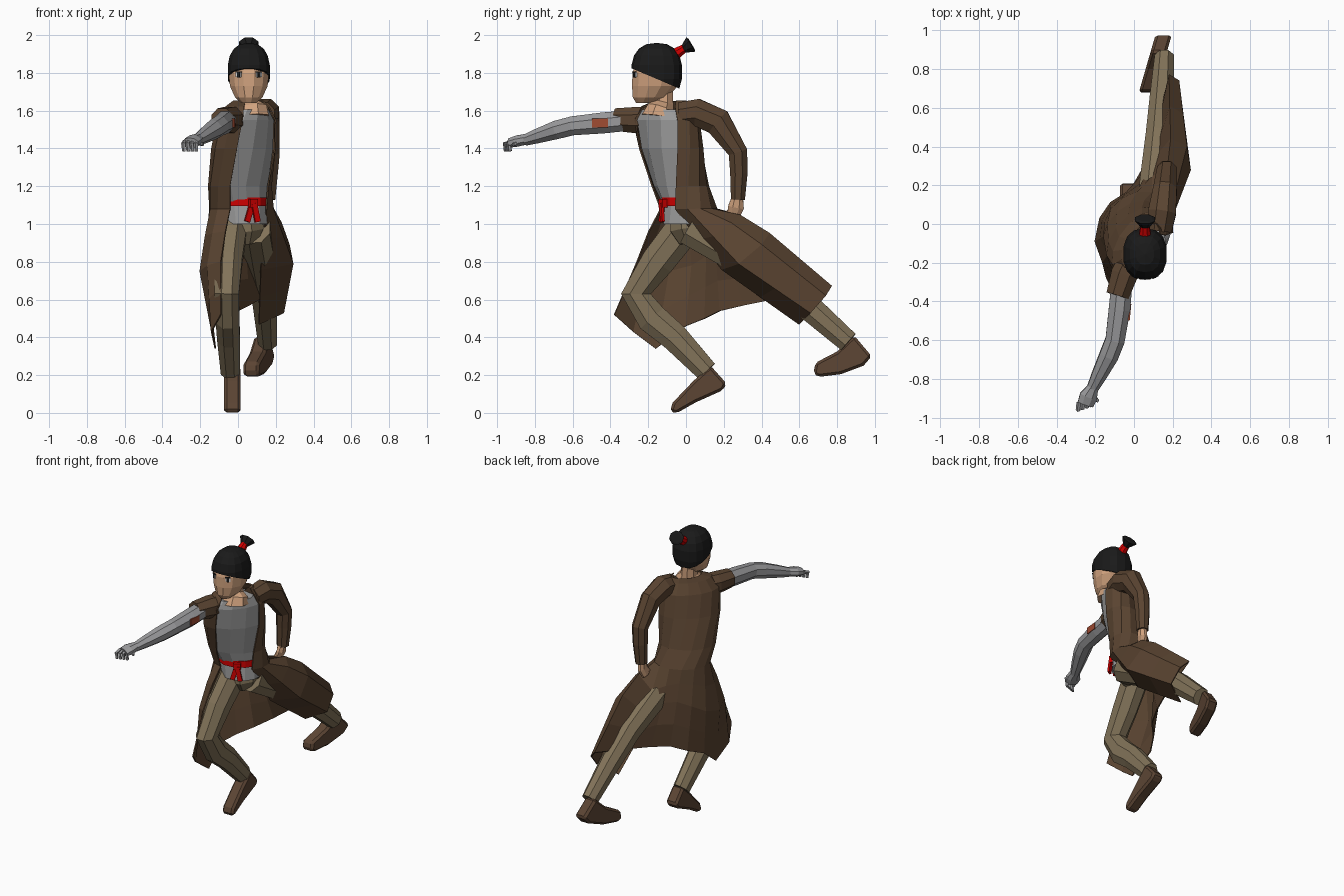
import bpy, bmesh, math
from mathutils import Vector, Matrix


def mat(name, r, g, b):
    m = bpy.data.materials.new(name)
    lin = [((c / 255 + 0.055) / 1.055) ** 2.4 if c > 10 else c / 255 / 12.92 for c in (r, g, b)]
    m.diffuse_color = (*lin, 1)
    return m


COAT = mat("coat brown", 90, 68, 49)
PANTS = mat("trouser khaki", 130, 115, 89)
BOOT = mat("boot brown", 92, 69, 52)
SHIRT = mat("shirt grey", 158, 158, 158)
METAL = mat("metal grey", 154, 154, 156)
RED = mat("sash red", 210, 0, 0)
HAIR = mat("hair black", 26, 26, 26)
SKIN = mat("skin", 208, 162, 126)
RUST = mat("patch rust", 160, 75, 50)
WHITE = mat("eye white", 215, 215, 215)


def finish(name, bm, m, solid=0):
    bmesh.ops.recalc_face_normals(bm, faces=bm.faces)
    me = bpy.data.meshes.new(name)
    bm.to_mesh(me)
    bm.free()
    me.materials.append(m)
    ob = bpy.data.objects.new(name, me)
    bpy.context.collection.objects.link(ob)
    if solid:
        s = ob.modifiers.new("thickness", 'SOLIDIFY')
        s.thickness, s.offset = solid, 0
    return ob


def loft(name, rings, m, closed=True, cap=True, solid=0):
    """Skin a list of equal-length point rings."""
    bm = bmesh.new()
    rows = [[bm.verts.new(p) for p in r] for r in rings]
    n = len(rows[0])
    for a, b in zip(rows, rows[1:]):
        for i in range(n if closed else n - 1):
            j = (i + 1) % n
            bm.faces.new((a[i], a[j], b[j], b[i]))
    if closed and cap:
        bm.faces.new(rows[0])
        bm.faces.new(rows[-1])
    return finish(name, bm, m, solid)


def tube(name, path, m, sides=8):
    """Path rows: x, y, z, radius across x, optional second radius."""
    pts = [Vector(p[:3]) for p in path]
    rings = []
    for k, p in enumerate(path):
        t = Vector()
        if k:
            t += (pts[k] - pts[k - 1]).normalized()
        if k < len(pts) - 1:
            t += (pts[k + 1] - pts[k]).normalized()
        t.normalize()
        side = (Vector((1, 0, 0)) - t * t.x).normalized()
        up = t.cross(side)
        ra, rb = p[3], p[-1]
        ang = [2 * math.pi * (i + 0.5) / sides for i in range(sides)]
        rings.append([pts[k] + side * ra * math.cos(a) + up * rb * math.sin(a) for a in ang])
    return loft(name, rings, m)


def body_ring(z, cx, cy, w, d, turn, angles, s=1.0):
    """Ellipse turned about z; 90 degrees is the chest direction."""
    c, n = math.cos(math.radians(turn)), math.sin(math.radians(turn))
    out = []
    for a in angles:
        u, v = w * s * math.cos(math.radians(a)), d * s * math.sin(math.radians(a))
        out.append(Vector((cx + u * c + v * n, cy + u * n - v * c, z)))
    return out


def box(name, loc, size, m, rot=(0, 0, 0)):
    bm = bmesh.new()
    bmesh.ops.create_cube(bm, size=1, matrix=Matrix.Diagonal((*size, 1)))
    ob = finish(name, bm, m)
    ob.location, ob.rotation_euler = loc, rot
    return ob


# torso: shirt and open coat share the same twisted sections
TORSO = [(1.65, 0.055, -0.08, 0.10, 0.06, 50), (1.62, 0.05, -0.105, 0.15, 0.085, 52),
         (1.55, 0.045, -0.105, 0.20, 0.12, 52), (1.40, 0.03, -0.08, 0.20, 0.13, 45),
         (1.20, 0.01, -0.03, 0.18, 0.13, 35), (1.08, 0.02, 0.015, 0.18, 0.14, 30)]
full = [i * 30 + 15 for i in range(12)]
loft("shirt", [body_ring(1.605, 0.05, -0.115, 0.13, 0.10, 52, full)]
     + [body_ring(*r, full, 0.94) for r in TORSO[2:5]]
     + [body_ring(1.10, 0.025, 0.0, 0.14, 0.115, 30, full),
        body_ring(1.0, 0.03, 0.0, 0.13, 0.122, 28, full)], SHIRT)
loft("sash", [body_ring(z, 0.025, 0, 0.15, 0.127, 30, full) for z in (1.095, 1.14)], RED)
box("sash_knot", (0.08, -0.122, 1.11), (0.045, 0.03, 0.045), RED, (0, 0, 0.5))
for x, tilt in ((0.062, 0.3), (0.095, -0.2)):
    box("sash_tail", (x, -0.128, 1.06), (0.03, 0.014, 0.1), RED, (0, tilt, 0.4))

# coat: torso rows then skirt rows sweeping over both legs
rows = [body_ring(*r, [135 + (e - 135) * i / 11 for i in range(12)])
        for r, e in zip(TORSO, (405, 405, 405, 405, 413, 425))]
mid = [(-.09, -.26, .80), (-.16, -.20, .78), (-.20, -.09, .75), (-.175, .03, .78),
       (-.12, .11, .83), (-.04, .16, .86), (.04, .21, .85), (.10, .33, .81),
       (.19, .44, .95), (.27, .40, .89), (.29, .28, .79), (.12, .19, .76)]
hem = [(-.09, -.38, .52), (-.14, -.28, .43), (-.12, -.16, .34), (-.14, .0, .46),
       (-.08, .10, .50), (0, .18, .54), (.06, .31, .57), (.11, .46, .60),
       (.18, .77, .67), (.23, .74, .62), (.24, .66, .53), (.11, .60, .47)]
mid, hem = [Vector(p) for p in mid], [Vector(p) for p in hem]
lift = [.02, .02, .02, .02, .02, .02, 0, -.01, .03, .02, 0, 0]
rows.append([(a + b) / 2 + Vector((0, 0, u)) for a, b, u in zip(rows[-1], mid, lift)])
rows += [mid, [(a + b) / 2 for a, b in zip(mid, hem)], hem]
loft("coat", rows, COAT, closed=False, solid=0.008)

# sleeves
tube("short_sleeve", [(-.01, -.17, 1.555, .07), (-.05, -.26, 1.55, .075), (-.085, -.37, 1.553, .064)], COAT)
tube("long_sleeve", [(.13, -.03, 1.58, .07), (.145, .06, 1.59, .078), (.16, .17, 1.54, .066, .08),
                     (.17, .275, 1.38, .055), (.165, .28, 1.27, .05), (.16, .275, 1.13, .04)], COAT)

# left hand
tube("left_hand", [(.16, .275, 1.16, .028), (.155, .265, 1.09, .026, .045), (.14, .25, 1.04, .018, .035)], SKIN)
tube("left_thumb", [(.145, .25, 1.09, .014), (.135, .21, 1.05, .01)], SKIN, 6)

# mechanical arm and hand
tube("metal_arm", [(-.06, -.28, 1.55, .058), (-.075, -.44, 1.535, .060), (-.098, -.60, 1.52, .054),
                   (-.13, -.68, 1.50, .053), (-.18, -.78, 1.468, .042), (-.215, -.85, 1.445, .032)], METAL)
tube("metal_palm", [(-.21, -.84, 1.45, .03), (-.235, -.89, 1.44, .05, .032), (-.25, -.93, 1.43, .045, .027)], METAL)
for i in range(4):
    x = -.285 + i * .022
    tube("metal_finger", [(x, -.92, 1.435, .012), (x - .004, -.96 + .008 * i, 1.425, .012),
                          (x, -.955 + .008 * i, 1.385, .010)], METAL, 5)
tube("metal_thumb", [(-.22, -.88, 1.435, .015), (-.185, -.915, 1.42, .009)], METAL, 5)
box("arm_patch", (-.0225, -.455, 1.535), (.009, .085, .046), RUST, (0, 0, -.1))

# trousers
tube("trouser_seat", [(.02, .01, 1.06, .115, .10), (.03, .02, .97, .115, .11), (.035, .03, .90, .07, .07)], PANTS)
tube("front_leg", [(-.03, -.01, .98, .085, .10), (-.05, -.15, .80, .078, .095), (-.06, -.265, .63, .07, .085),
                   (-.055, -.18, .50, .068, .088), (-.05, -.06, .40, .065, .08), (-.04, .11, .22, .055, .063)], PANTS)
tube("back_leg", [(.09, .02, .98, .085, .10), (.11, .22, .86, .085, .095), (.13, .45, .72, .075, .085),
                  (.145, .65, .56, .068, .075), (.157, .86, .375, .054, .062)], PANTS)


# boots: side outline given width, following a slanted centre line
def boot(name, outline, x0, slope, half):
    rings = [[(x0 + slope * y + s * half, y, z) for y, z in outline] for s in (-1, 1)]
    ob = loft(name, rings, BOOT)
    b = ob.modifiers.new("soft edges", 'BEVEL')
    b.width, b.segments = 0.014, 1


boot("front_boot", [(.04, .17), (.13, .25), (.215, .155), (.195, .12), (.05, .055),
                    (-.05, -.002), (-.085, .008), (-.07, .055)], -.03, 0, .043)
boot("back_boot", [(.80, .325), (.89, .41), (.983, .30), (.94, .25), (.82, .205),
                   (.70, .19), (.675, .21), (.685, .265)], -.13, .29, .042)

# neck and head
tube("neck", [(.07, -.14, 1.57, .10, .10), (.068, -.135, 1.612, .09, .075), (.06, -.12, 1.64, .055, .058),
              (.057, -.12, 1.72, .05, .055)], SKIN)
HX = .057
head = [(1.64, -.215, .04, .05), (1.67, -.19, .075, .095), (1.73, -.165, .103, .125),
        (1.80, -.157, .111, .131), (1.88, -.155, .095, .105)]
loft("head", [body_ring(z, HX, cy, a, b, 0, full) for z, cy, a, b in head], SKIN)
for s in (-1, 1):
    box("eye_white", (HX + s * .053, -.270, 1.79), (.032, .008, .026), WHITE, (0, 0, s * .45))
    box("pupil", (HX + s * .053, -.273, 1.79), (.016, .009, .03), HAIR, (0, 0, s * .45))
    box("eyelid", (HX + s * .053, -.273, 1.805), (.036, .009, .006), HAIR, (0, 0, s * .45))

# boxy hair cap cut along a sloping hairline, tie and fanned tuft
bm = bmesh.new()
bmesh.ops.create_uvsphere(bm, u_segments=14, v_segments=9, radius=1)
for v in bm.verts:
    v.co = [math.copysign(abs(c) ** 0.82, c) for c in v.co]
    v.co = Vector((HX + v.co.x * .115, -.155 + v.co.y * .135, 1.805 + v.co.z * .154))
bmesh.ops.bisect_plane(bm, geom=bm.verts[:] + bm.edges[:] + bm.faces[:], plane_co=(0, -.29, 1.825),
                       plane_no=(0, .11, .26), clear_inner=True)
bmesh.ops.holes_fill(bm, edges=[e for e in bm.edges if e.is_boundary], sides=0)
finish("hair_cap", bm, HAIR)
tube("hair_tie", [(HX, -.07, 1.89, .036), (HX, -.01, 1.93, .024)], RED)
tube("hair_tuft", [(HX, -.018, 1.922, .02), (HX, .025, 1.95, .056, .048), (HX, .03, 1.953, .04, .034)], HAIR)
